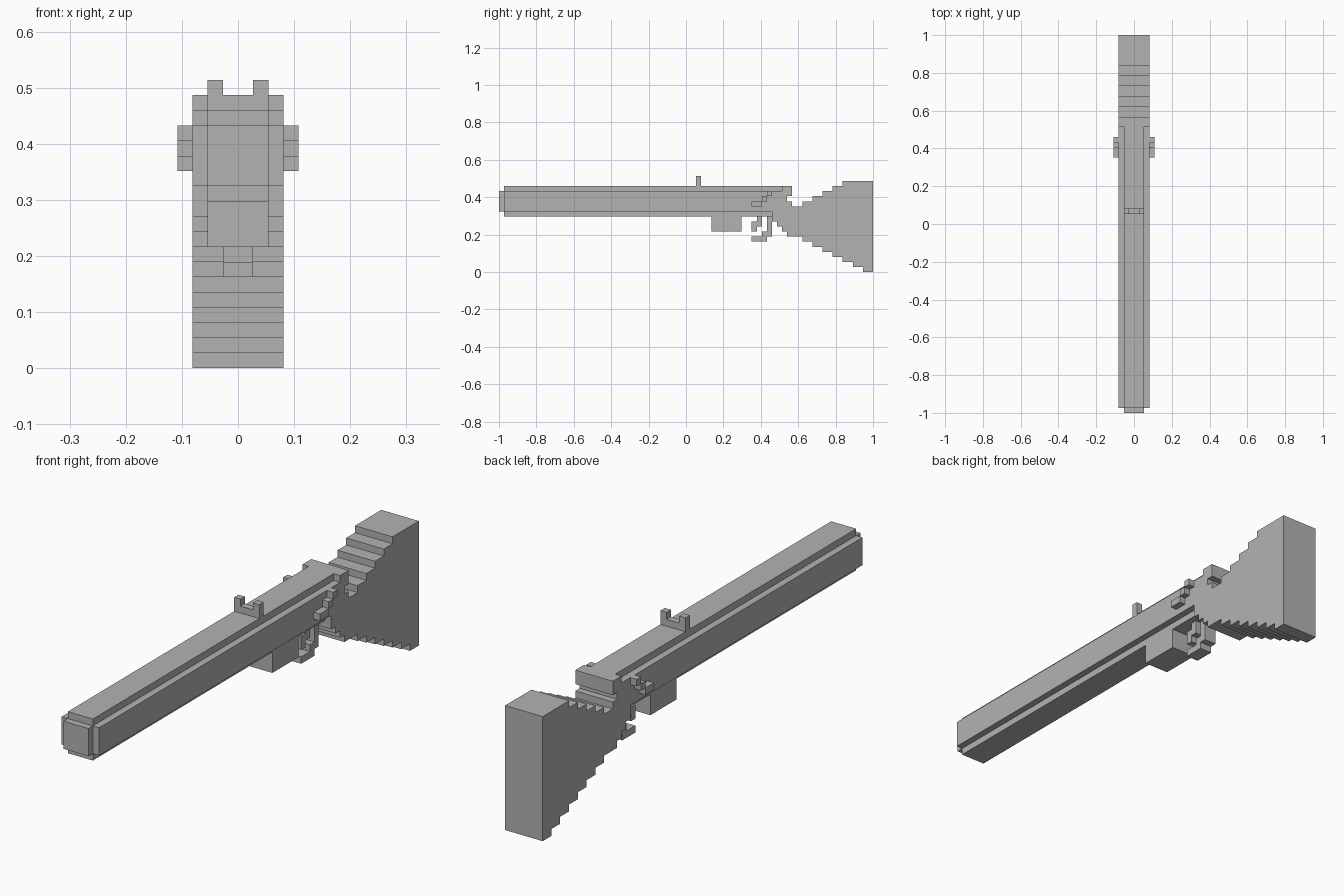
import bpy
import bmesh

U = 2 / 74  # one block

cube = bpy.data.objects.get("Cube")
if cube:
    bpy.data.objects.remove(cube)

grey = bpy.data.materials.new("plain grey")
grey.use_nodes = True
colour = (0.45, 0.45, 0.45, 1)
grey.diffuse_color = colour
grey.node_tree.nodes["Principled BSDF"].inputs["Base Color"].default_value = colour


def slab(name, outline, x0, x1):
    """Extrude a (y, z) outline, in blocks, from x0 to x1."""
    bm = bmesh.new()
    face = bm.faces.new([bm.verts.new((x0 * U, y * U, z * U)) for y, z in outline])
    moved = bmesh.ops.extrude_face_region(bm, geom=[face])["geom"]
    verts = [v for v in moved if isinstance(v, bmesh.types.BMVert)]
    bmesh.ops.translate(bm, verts=verts, vec=((x1 - x0) * U, 0, 0))
    bmesh.ops.recalc_face_normals(bm, faces=bm.faces)
    mesh = bpy.data.meshes.new(name)
    bm.to_mesh(mesh)
    bm.free()
    mesh.materials.append(grey)
    obj = bpy.data.objects.new(name, mesh)
    bpy.context.collection.objects.link(obj)
    return obj


def box(name, x0, x1, y0, y1, z0, z1):
    return slab(name, [(y0, z0), (y1, z0), (y1, z1), (y0, z1)], x0, x1)


def stairs(y, z, run, rise, count):
    """Corner points of a flight of steps, each a rise followed by a run."""
    points = []
    for _ in range(count):
        z += rise
        points.append((y, z))
        y += run
        points.append((y, z))
    return points


# Wide body: barrel sides, receiver and stepped stock
body = [(-36, 12), (17, 12), (17, 10), (18, 10)]
body += stairs(18, 10, 1, -1, 2)
body += [(20, 7), (23, 7)]
body += stairs(23, 7, 2, -1, 7)
body += [(37, 18), (31, 18)]
body += list(reversed(stairs(23, 13, 2, 1, 4)))
body += [(23, 13), (21, 13), (21, 14), (20, 14), (20, 15),
         (21, 15), (21, 17), (19, 17), (19, 16), (-36, 16)]
slab("body_and_stock", body, -3, 3)

# Barrel top, underside and muzzle
box("barrel_top", -2, 2, -36, 19, 16, 17)
box("barrel_underside", -2, 2, -36, 17, 11, 12)
box("muzzle", -2, 2, -37, -36, 12, 16)

# Magazine
box("magazine", -2, 2, 5, 11, 8, 11)

# Sight
box("sight_base", -2, 2, 2, 3, 17, 18)
for side, x in (("right", -2), ("left", 1)):
    box("sight_prong_" + side, x, x + 1, 2, 3, 18, 19)

# Trigger and its guard
slab("trigger", [(13, 8), (14, 8), (14, 9), (15, 9), (15, 11),
                 (14, 11), (14, 10), (13, 10)], -1, 1)
slab("trigger_guard", [(13, 6), (16, 6), (16, 7), (17, 7), (17, 11),
                       (16, 11), (16, 8), (15, 8), (15, 7), (13, 7)], -1, 1)

# Stepped levers on both sides
for side, x in (("right", -4), ("left", 3)):
    box("lever_foot_" + side, x, x + 1, 13, 15, 13, 14)
    box("lever_middle_" + side, x, x + 1, 15, 16, 14, 15)
    box("lever_top_" + side, x, x + 1, 16, 17, 15, 16)
